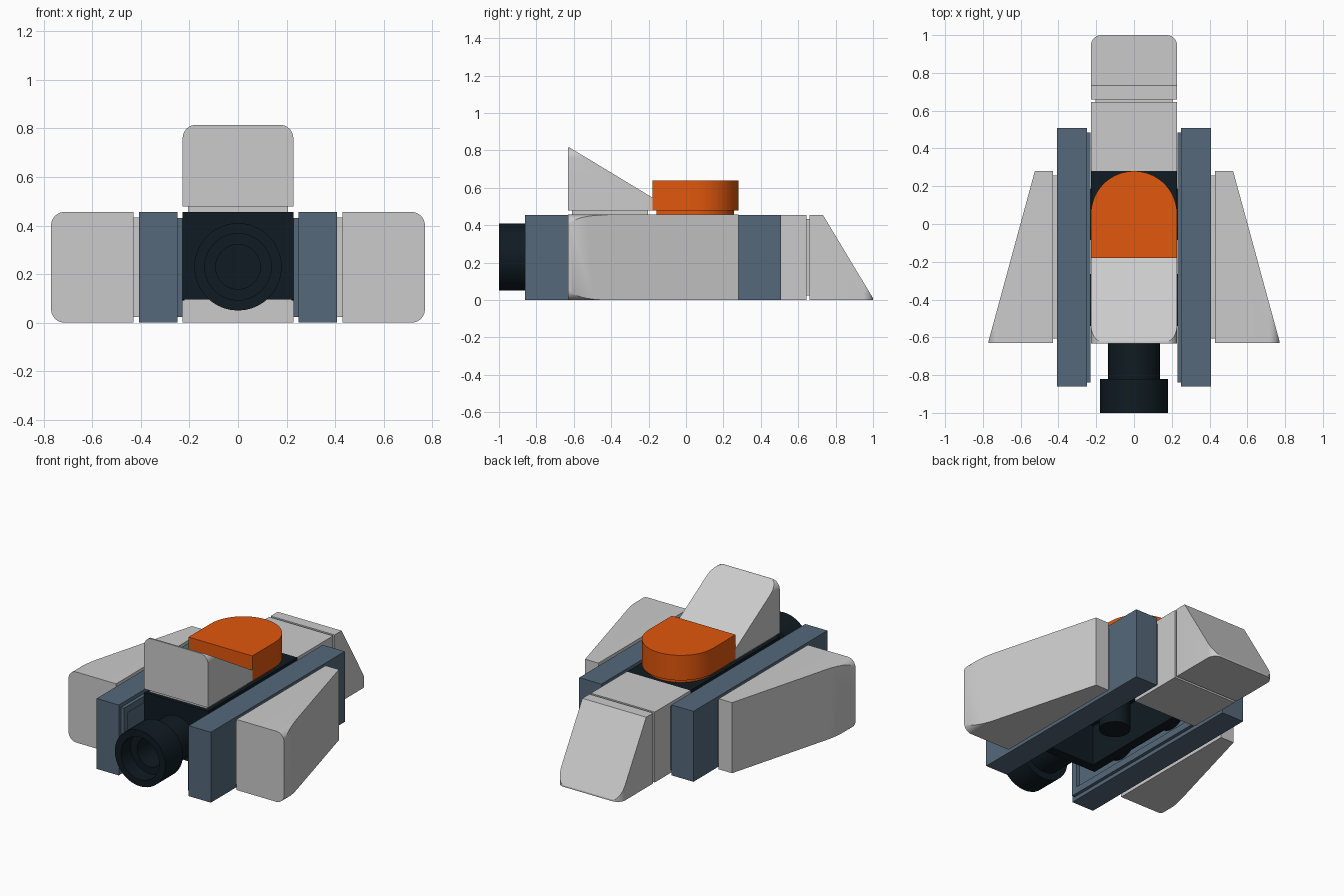
import bpy, bmesh, math
from mathutils import Matrix, Vector

if "Cube" in bpy.data.objects:
    bpy.data.objects.remove(bpy.data.objects["Cube"])


def mat(name, rgb):
    m = bpy.data.materials.new(name)
    m.diffuse_color = (*rgb, 1)
    m.use_nodes = True
    m.node_tree.nodes["Principled BSDF"].inputs["Base Color"].default_value = m.diffuse_color
    return m


DARK = mat("dark", (0.005, 0.011, 0.016))
BLUE = mat("slate_blue", (0.09, 0.14, 0.195))
ORANGE = mat("orange", (0.76, 0.095, 0.004))


def finish(name, bm, material=None, mirror=False):
    bmesh.ops.recalc_face_normals(bm, faces=bm.faces[:])
    me = bpy.data.meshes.new(name)
    bm.to_mesh(me)
    bm.free()
    ob = bpy.data.objects.new(name, me)
    bpy.context.collection.objects.link(ob)
    if material:
        me.materials.append(material)
    if mirror:
        md = ob.modifiers.new("mirror", 'MIRROR')
        md.use_mirror_merge = False
    bpy.ops.object.select_all(action='DESELECT')
    ob.select_set(True)
    bpy.context.view_layer.objects.active = ob
    bpy.ops.object.shade_smooth_by_angle(angle=math.radians(30))
    return ob


def add_box(bm, lo, hi):
    lo, hi = Vector(lo), Vector(hi)
    s = hi - lo
    m = Matrix.Translation((lo + hi) / 2) @ Matrix.Diagonal((s.x, s.y, s.z, 1))
    return bmesh.ops.create_cube(bm, size=1, matrix=m)["verts"]


def hollow(bm, verts, direction, wall, depth):
    # recess the box face that points along direction
    d = Vector(direction)
    bm.normal_update()
    face = max({f for v in verts for f in v.link_faces}, key=lambda f: f.normal.dot(d))
    bmesh.ops.inset_individual(bm, faces=[face], thickness=wall)
    new = bmesh.ops.extrude_face_region(bm, geom=[face])["geom"]
    bmesh.ops.translate(bm, verts=[g for g in new if isinstance(g, bmesh.types.BMVert)], vec=-d * depth)
    if face.is_valid:
        bmesh.ops.delete(bm, geom=[face], context='FACES_ONLY')


def add_prism(bm, pts, vec):
    f = bm.faces.new([bm.verts.new(p) for p in pts])
    new = bmesh.ops.extrude_face_region(bm, geom=[f], use_keep_orig=True)["geom"]
    verts = [g for g in new if isinstance(g, bmesh.types.BMVert)]
    bmesh.ops.translate(bm, verts=verts, vec=vec)


def slope(name, axes, origin, length, height, low, mirror=False):
    # rounded outline swept along its length, then cut by a slanted plane
    half, r, lip = 0.228, 0.055, 0.022
    bm = bmesh.new()
    pts = [(-half, 0, 0), (half, 0, 0)]
    for cx, a0 in ((half - r, 0), (r - half, 90)):
        for i in range(9):
            a = math.radians(a0 + i * 90 / 8)
            pts.append((cx + r * math.cos(a), 0, height - r + r * math.sin(a)))
    add_prism(bm, pts, (0, length, 0))
    n = Vector((0, height - low, length - 0.01)).normalized()
    cut = bmesh.ops.bisect_plane(bm, geom=bm.verts[:] + bm.edges[:] + bm.faces[:],
                                 plane_co=(0, length, low), plane_no=n, clear_outer=True)
    edges = [e for e in bm.edges if e.is_boundary]
    bmesh.ops.holes_fill(bm, edges=edges, sides=0)
    # narrower foot under the slope
    add_box(bm, (-half + 0.023, 0.023, -lip), (half - 0.023, length - 0.023, 0.002))
    m = Matrix([Vector(a) for a in axes]).transposed().to_4x4()
    bm.transform(Matrix.Translation(origin) @ m)
    return finish(name, bm, None, mirror)


X, Y, Z = (1, 0, 0), (0, 1, 0), (0, 0, 1)
slope("wing", (Z, Y, X), (0.43, -0.63, 0.228), 0.91, 0.34, 0.095, True)
slope("top_fin", (X, Y, Z), (0, -0.632, 0.478), 0.452, 0.337, 0.07)
slope("nose_slope", (X, Z, Y), (0, 0.66, 0), 0.455, 0.34, 0.072)

# block behind the nose
bm = bmesh.new()
add_box(bm, (-0.228, 0.28, 0), (0.228, 0.645, 0.455))
finish("nose_block", bm)

# long side rails, hollow on the inner face
bm = bmesh.new()
add_box(bm, (0.34, -0.86, 0), (0.408, 0.507, 0.455))
frame = add_box(bm, (0.25, -0.86, 0), (0.34, 0.507, 0.455))
hollow(bm, frame, (-1, 0, 0), 0.085, 0.085)
lip = add_box(bm, (0.229, -0.838, 0.024), (0.25, 0.485, 0.431))
hollow(bm, lip, (-1, 0, 0), 0.061, 0.0205)
inner = [f for f in bm.faces if abs(f.calc_center_median().x - 0.2495) < 0.0002 and f.calc_area() < 0.36]
bmesh.ops.delete(bm, geom=inner, context='FACES_ONLY')
finish("side_rail", bm, BLUE, True)

# central body, open underneath with a pin inside
bm = bmesh.new()
body = add_box(bm, (-0.228, -0.632, 0.095), (0.228, 0.28, 0.455))
hollow(bm, body, (0, 0, -1), 0.085, 0.26)
bmesh.ops.create_cone(bm, cap_ends=True, segments=24, radius1=0.092, radius2=0.092,
                      depth=0.27, matrix=Matrix.Translation((0, -0.176, 0.232)))
# round studs on both sides
for s in (-1, 1):
    for y in (-0.403, 0.052):
        bmesh.ops.create_cone(bm, cap_ends=True, segments=32, radius1=0.137, radius2=0.137, depth=0.09,
                              matrix=Matrix.Translation((s * 0.265, y, 0.228)) @ Matrix.Rotation(math.pi / 2, 4, 'Y'))
finish("core_body", bm, DARK)

# front nozzle with stepped bore
profile = [(0, -0.625), (0.137, -0.625), (0.137, -0.82), (0.18, -0.82), (0.18, -1.0),
           (0.137, -1.0), (0.137, -0.9), (0.092, -0.9), (0.092, -0.72), (0, -0.72)]
bm = bmesh.new()
vs = [bm.verts.new((r, y, 0.23)) for r, y in profile]
es = [bm.edges.new(p) for p in zip(vs, vs[1:])]
bmesh.ops.spin(bm, geom=vs + es, cent=(0, 0, 0.23), axis=Y, angle=math.tau, steps=40)
bmesh.ops.remove_doubles(bm, verts=bm.verts[:], dist=0.0005)
finish("front_nozzle", bm, DARK)


# half-round canopy with a narrower foot
def half_round(r, y0, z):
    arc = [(r * math.cos(i * math.pi / 32), 0.052 + r * math.sin(i * math.pi / 32), z) for i in range(33)]
    return [(-r, y0, z), (r, y0, z)] + arc


bm = bmesh.new()
add_prism(bm, half_round(0.228, -0.18, 0.478), (0, 0, 0.162))
add_prism(bm, half_round(0.205, -0.157, 0.45), (0, 0, 0.03))
finish("canopy", bm, ORANGE)
